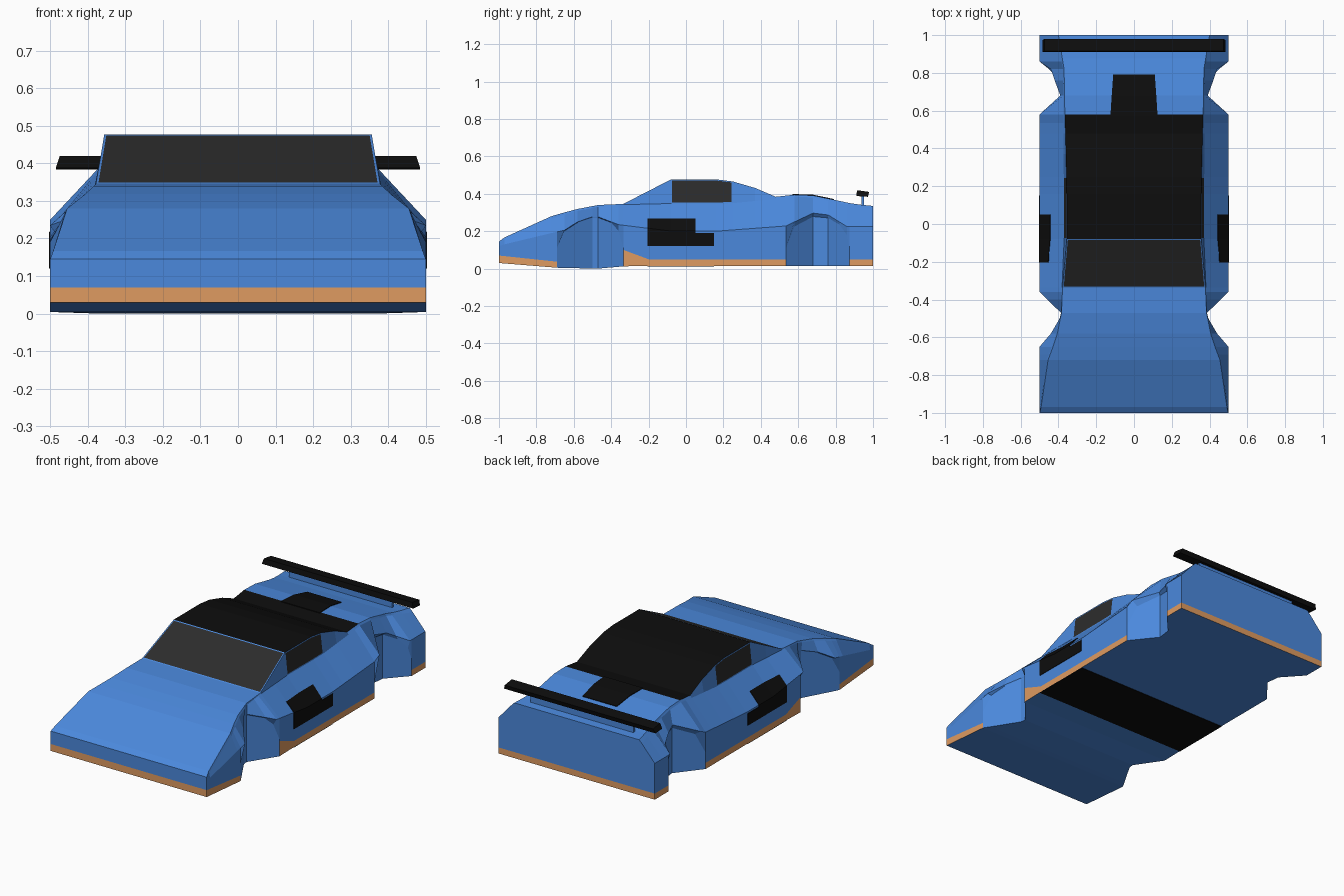
import bpy, bmesh
from math import sqrt

if "Cube" in bpy.data.objects:
    bpy.data.objects.remove(bpy.data.objects["Cube"])


def material(name, r, g, b):
    m = bpy.data.materials.new(name)
    m.diffuse_color = (r, g, b, 1)
    m.use_nodes = True
    m.node_tree.nodes["Principled BSDF"].inputs["Base Color"].default_value = m.diffuse_color
    return m


MATS = [material("blue_paint", .07, .25, .72), material("orange_trim", .74, .33, .12),
        material("black_trim", .004, .004, .004), material("dark_glass", .025, .025, .025)]
BLUE, ORANGE, BLACK, GLASS = range(4)


def curve(y, pts):
    """Piecewise-linear value along the car's length."""
    if y <= pts[0][0]:
        return pts[0][1]
    for (a, u), (b, v) in zip(pts, pts[1:]):
        if y <= b:
            return u + (v - u) * (y - a) / (b - a)
    return pts[-1][1]


# Profile curves along y: heights
FLOOR = [(-1, .03), (-.68, .004), (-.47, 0), (-.335, .012), (-.2, .015), (1, .015)]
TRIM = [(-1, .07), (-.69, .037), (-.47, .04), (-.335, .1), (-.2, .05), (1, .05)]
WAIST = [(-1, .12), (-.97, .13), (-.72, .19), (-.65, .205), (-.58, .25), (-.5, .277), (-.47, .277),
         (-.36, .235), (-.08, .2), (.16, .2), (.535, .228), (.58, .25), (.68, .297), (.76, .287),
         (.86, .225), (1, .225)]
BELT = [(-1, .135), (-.97, .155), (-.72, .265), (-.6, .305), (-.47, .33), (-.335, .342), (-.08, .348),
        (.16, .348), (.25, .35), (.48, .372), (.58, .385), (.68, .38), (.82, .35), (1, .315)]
TOP = [(-1, .145), (-.97, .167), (-.72, .28), (-.6, .315), (-.47, .34), (-.335, .346), (-.08, .477),
       (.16, .477), (.25, .466), (.37, .431), (.48, .384), (.58, .395), (.68, .391), (.82, .362),
       (.9, .345), (1, .335)]
# Half widths, pinched in at the wheel wells
LOWER_X = [(-.69, .5), (-.5, .388), (-.47, .385), (-.335, .5), (.535, .5), (.68, .385), (.76, .395), (.875, .5)]
WAIST_X = [(-.65, .5), (-.58, .44), (-.5, .389), (-.47, .387), (-.36, .5), (.58, .5), (.68, .39),
           (.76, .42), (.82, .44), (.86, .5)]
BELT_X = [(-1, .5), (-.72, .462), (-.6, .418), (-.47, .386), (-.335, .381), (-.08, .37), (.82, .375), (1, .42)]
TOP_X = [(-1, .5), (-.97, .492), (-.72, .455), (-.6, .41), (-.47, .384), (-.335, .378), (-.08, .356),
         (.16, .356), (.37, .36), (.58, .366), (.82, .37), (1, .4)]
WELLS = [(-.5125, .1775), (.705, .17)]
STATIONS = [-1, -.97, -.72, -.69, -.65, -.58, -.5, -.47, -.4, -.36, -.335, -.2, -.08, .16, .25, .37,
            .48, .535, .58, .68, .76, .82, .86, .875, .93, 1]


def arch(y):
    z = .11
    for c, r in WELLS:
        z += sqrt(max(0, r * r - (y - c) ** 2))
    return min(z, curve(y, WAIST) - .004)


def section(y):
    xl = curve(y, LOWER_X)
    return [(xl, curve(y, FLOOR)), (xl, curve(y, TRIM)), (xl, arch(y)),
            (curve(y, WAIST_X), curve(y, WAIST)), (curve(y, BELT_X), curve(y, BELT)),
            (curve(y, TOP_X), curve(y, TOP))]


def finish(bm, name, mats):
    bmesh.ops.recalc_face_normals(bm, faces=bm.faces)
    me = bpy.data.meshes.new(name)
    bm.to_mesh(me)
    bm.free()
    for m in mats:
        me.materials.append(m)
    ob = bpy.data.objects.new(name, me)
    bpy.context.collection.objects.link(ob)
    return ob


# Body shell: lofted sections, coloured strip by strip
bm = bmesh.new()
rings = []
for y in STATIONS:
    s = section(y)
    rings.append([[bm.verts.new((k * x, y, z)) for x, z in s] for k in (1, -1)])
glass = [[], [], []]
for i, (a, b) in enumerate(zip(rings, rings[1:])):
    mid = (STATIONS[i] + STATIONS[i + 1]) / 2
    in_well = any(abs(mid - c) < r for c, r in WELLS)
    bm.faces.new((a[0][0], b[0][0], b[1][0], a[1][0]))
    f = bm.faces.new((a[0][5], b[0][5], b[1][5], a[1][5]))
    if -.335 < mid < -.08:
        glass[2].append(f)
    elif -.08 < mid < .58:
        f.material_index = BLACK
    for side in (0, 1):
        for j in range(5):
            f = bm.faces.new((a[side][j], b[side][j], b[side][j + 1], a[side][j + 1]))
            if j == 0 and not in_well:
                f.material_index = ORANGE
            if j == 4 and -.08 < mid < .25:
                glass[side].append(f)
for end in (rings[0], rings[-1]):
    for j in range(5):
        f = bm.faces.new((end[0][j], end[0][j + 1], end[1][j + 1], end[1][j]))
        f.material_index = ORANGE if j == 0 else BLUE
bmesh.ops.recalc_face_normals(bm, faces=bm.faces)
# Windows: inset inside thin painted frames
for panes in glass:
    bmesh.ops.inset_region(bm, faces=panes, thickness=.006, use_even_offset=True)
    for f in panes:
        f.material_index = GLASS
finish(bm, "car_body", MATS)


def sheet(name, rows, mat):
    """Thin panel from a grid of points."""
    bm = bmesh.new()
    grid = [[bm.verts.new(p) for p in row] for row in rows]
    for r, q in zip(grid, grid[1:]):
        for i in range(len(r) - 1):
            bm.faces.new((r[i], r[i + 1], q[i + 1], q[i]))
    ob = finish(bm, name, [MATS[mat]])
    mod = ob.modifiers.new("thickness", 'SOLIDIFY')
    mod.thickness, mod.offset = .004, 0


def side_point(k, y, z):
    zw, zb = curve(y, WAIST), curve(y, BELT)
    x = .5 if z <= zw else .5 + (curve(y, BELT_X) - .5) * (z - zw) / (zb - zw)
    return (k * (x + .001), y, z + (.002 if z > zw else 0))


# Side intakes, draped over the shoulder
for k, tag in ((1, "right"), (-1, "left")):
    sheet(tag + "_lower_intake", [[side_point(k, y, z) for y in (-.205, .05, .15)] for z in (.12, .19)], BLACK)
    ys = (-.205, -.08, .05)
    sheet(tag + "_upper_intake", [[side_point(k, y, .19) for y in ys],
                                  [side_point(k, y, curve(y, WAIST)) for y in ys],
                                  [side_point(k, y, .265) for y in ys]], BLACK)

# Engine cover vent and underfloor band
sheet("engine_vent", [[(k * w, y, curve(y, TOP) + .002) for k in (-1, 1)]
                      for y, w in ((.57, .125), (.62, .122), (.68, .118), (.79, .11))], BLACK)
sheet("underfloor_band", [[(k * .5, y, .014) for k in (-1, 1)] for y in (-.205, .15)], BLACK)


def bar(name, profile, x0, x1, mat):
    """Crosswise bar: (y, z) profile, half width x0 at low points, x1 at high points."""
    bm = bmesh.new()
    zmid = sum(z for _, z in profile) / len(profile)
    ends = [[bm.verts.new((k * (x1 if z > zmid else x0), y, z)) for y, z in profile] for k in (-1, 1)]
    n = len(profile)
    for e in ends:
        bm.faces.new(e)
    for i in range(n):
        j = (i + 1) % n
        bm.faces.new((ends[0][i], ends[0][j], ends[1][j], ends[1][i]))
    finish(bm, name, [MATS[mat]])


# Rear wing and its support
bar("rear_wing", [(.91, .388), (.972, .384), (.98, .41), (.915, .419)], .485, .475, BLACK)
bar("wing_support", [(.938, .33), (.953, .33), (.953, .395), (.938, .395)], .33, .33, BLUE)
